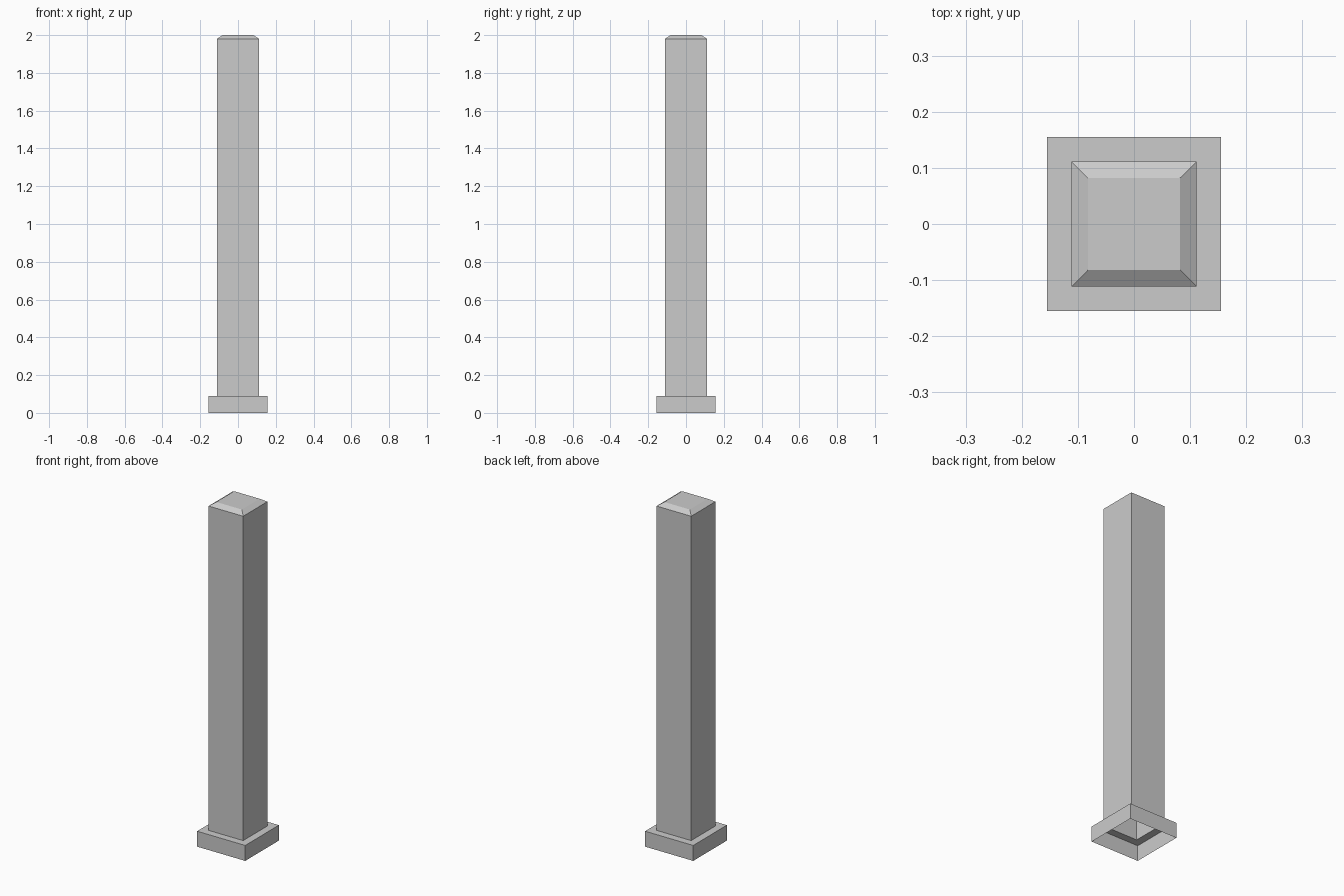
import bpy, bmesh

if "Cube" in bpy.data.objects:
    bpy.data.objects.remove(bpy.data.objects["Cube"])


def square_shell(name, profile, cap_top=False):
    """Skin square rings given as (half width, height); the underside stays open."""
    bm = bmesh.new()
    corners = [(-1, -1), (1, -1), (1, 1), (-1, 1)]
    rings = [[bm.verts.new((sx * r, sy * r, z)) for sx, sy in corners]
             for r, z in profile]
    for low, high in zip(rings, rings[1:]):
        for i in range(4):
            j = (i + 1) % 4
            bm.faces.new((low[i], low[j], high[j], high[i]))
    if cap_top:
        bm.faces.new(rings[-1])
    mesh = bpy.data.meshes.new(name)
    bm.to_mesh(mesh)
    bm.free()
    obj = bpy.data.objects.new(name, mesh)
    bpy.context.collection.objects.link(obj)
    return obj


POST, BASE, BASE_TOP = 0.1115, 0.155, 0.09

# Base plinth: outer walls and the ledge around the post, hollow below
square_shell("base_plinth", [(BASE, 0), (BASE, BASE_TOP), (POST, BASE_TOP)])

# Hollow post shaft with a bevelled cap
square_shell("post_shaft", [(POST, BASE_TOP), (POST, 1.98), (0.082, 2.0)], cap_top=True)
